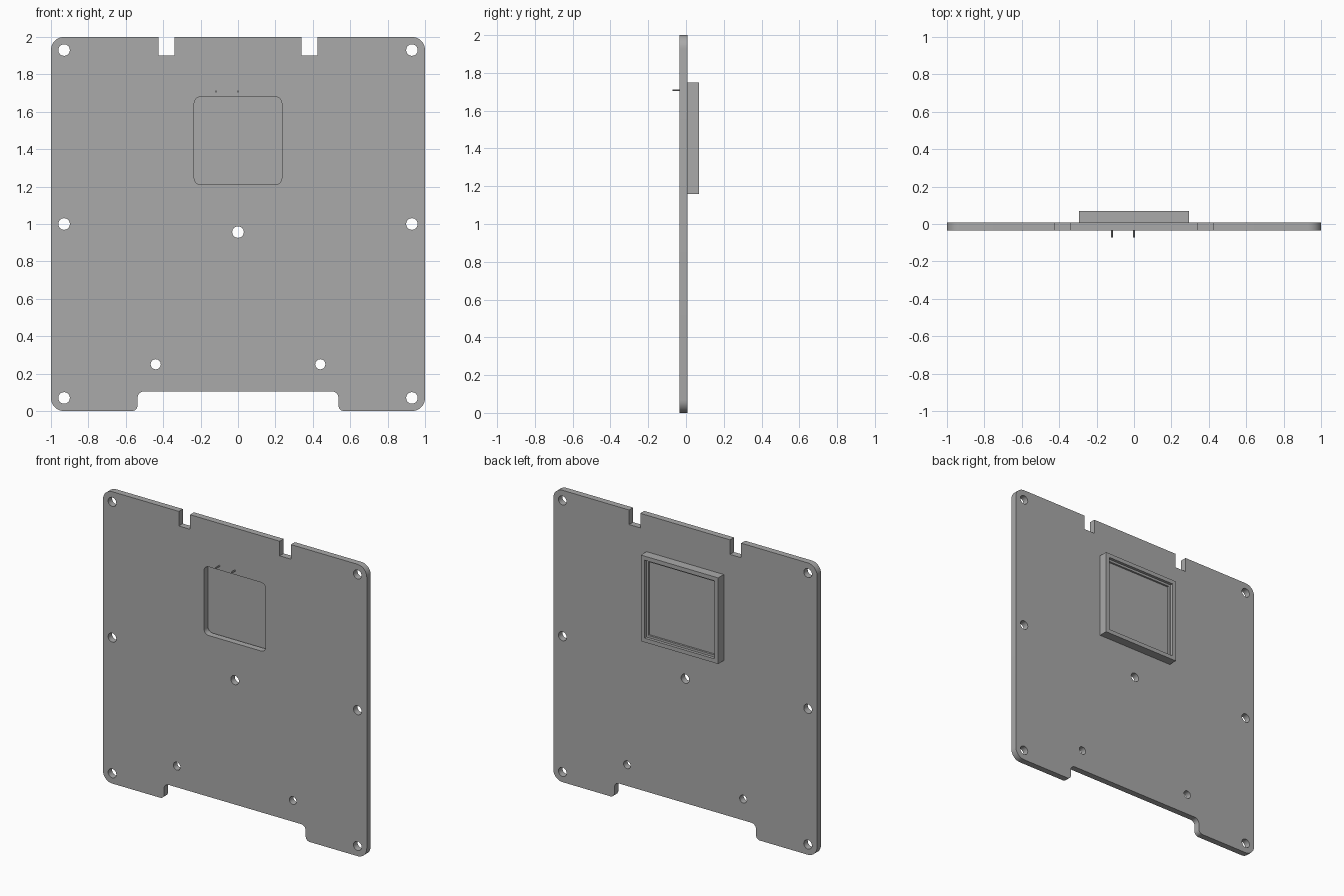
import bpy, bmesh, math
from mathutils import Vector

cube = bpy.data.objects.get("Cube")
if cube:
    bpy.data.objects.remove(cube, do_unlink=True)

grey = bpy.data.materials.new("plain_grey")
grey.use_nodes = True
colour = (0.4, 0.4, 0.4, 1)
grey.diffuse_color = colour
grey.node_tree.nodes["Principled BSDF"].inputs["Base Color"].default_value = colour


def rounded(corners, steps=8):
    """Outline from (x, z, radius) corners with arc fillets at right angles."""
    points = []
    for i, (x, z, r) in enumerate(corners):
        p = Vector((x, z))
        if r == 0:
            points.append(p)
            continue
        a = (Vector(corners[i - 1][:2]) - p).normalized() * r
        b = (Vector(corners[(i + 1) % len(corners)][:2]) - p).normalized() * r
        for k in range(steps + 1):
            t = k / steps * math.pi / 2
            points.append(p + a * (1 - math.sin(t)) + b * (1 - math.cos(t)))
    return points


def box(half, low, high, r=0):
    return rounded([(-half, low, r), (half, low, r), (half, high, r), (-half, high, r)])


def circle(x, z, r, n=24):
    return [Vector((x + r * math.cos(i * math.tau / n), z + r * math.sin(i * math.tau / n)))
            for i in range(n)]


def slab(name, loops, front, back):
    """Extrude an outline with its holes between two depths along y."""
    curve = bpy.data.curves.new(name, "CURVE")
    curve.dimensions = "2D"
    curve.fill_mode = "BOTH"
    curve.extrude = (back - front) / 2
    for loop in loops:
        spline = curve.splines.new("POLY")
        spline.points.add(len(loop) - 1)
        for point, p in zip(spline.points, loop):
            point.co = (p.x, p.y, 0, 1)
        spline.use_cyclic_u = True
    obj = bpy.data.objects.new(name, curve)
    bpy.context.collection.objects.link(obj)
    obj.rotation_euler.x = math.pi / 2
    obj.location.y = (front + back) / 2
    bpy.ops.object.select_all(action="DESELECT")
    obj.select_set(True)
    bpy.context.view_layer.objects.active = obj
    bpy.ops.object.convert(target="MESH")
    obj = bpy.context.object
    bm = bmesh.new()
    bm.from_mesh(obj.data)
    bmesh.ops.remove_doubles(bm, verts=bm.verts, dist=1e-5)
    bmesh.ops.recalc_face_normals(bm, faces=bm.faces)
    bm.to_mesh(obj.data)
    bm.free()
    obj.data.materials.clear()
    obj.data.materials.append(grey)
    bpy.ops.object.shade_smooth_by_angle(angle=math.radians(30))
    return obj


# Plate outline: right half from the bottom notch to the top slot, then mirrored
half = [(0.537, 0.105, 0.035), (0.537, 0, 0.03), (1, 0, 0.07), (1, 2, 0.07),
        (0.425, 2, 0), (0.425, 1.9, 0), (0.34, 1.9, 0), (0.34, 2, 0)]
outline = rounded(half + [(-x, z, r) for x, z, r in reversed(half)])

# Mounting holes and the window
holes = [circle(s * 0.93, z, 0.031) for s in (-1, 1) for z in (0.07, 1, 1.93)]
holes += [circle(s * 0.44, 0.25, 0.027) for s in (-1, 1)]
holes.append(circle(0, 0.957, 0.031))
slab("plate", [outline, box(0.234, 1.21, 1.68, 0.035)] + holes, -0.034, 0.009)

# Stepped frame on the back with the display panel set in it
low, high = 1.16, 1.75
slab("frame_rim", [box(0.293, low, high), box(0.265, low + 0.028, high - 0.028)], 0.009, 0.07)
slab("frame_ledge", [box(0.265, low + 0.028, high - 0.028),
                     box(0.25, low + 0.043, high - 0.043)], 0.009, 0.05)
slab("display_panel", [box(0.25, low + 0.043, high - 0.043)], 0.018, 0.037)

# Two small pins on the front
for name, x in (("right_pin", -0.118), ("left_pin", 0)):
    slab(name, [circle(x, 1.708, 0.005, 12)], -0.071, -0.034)
